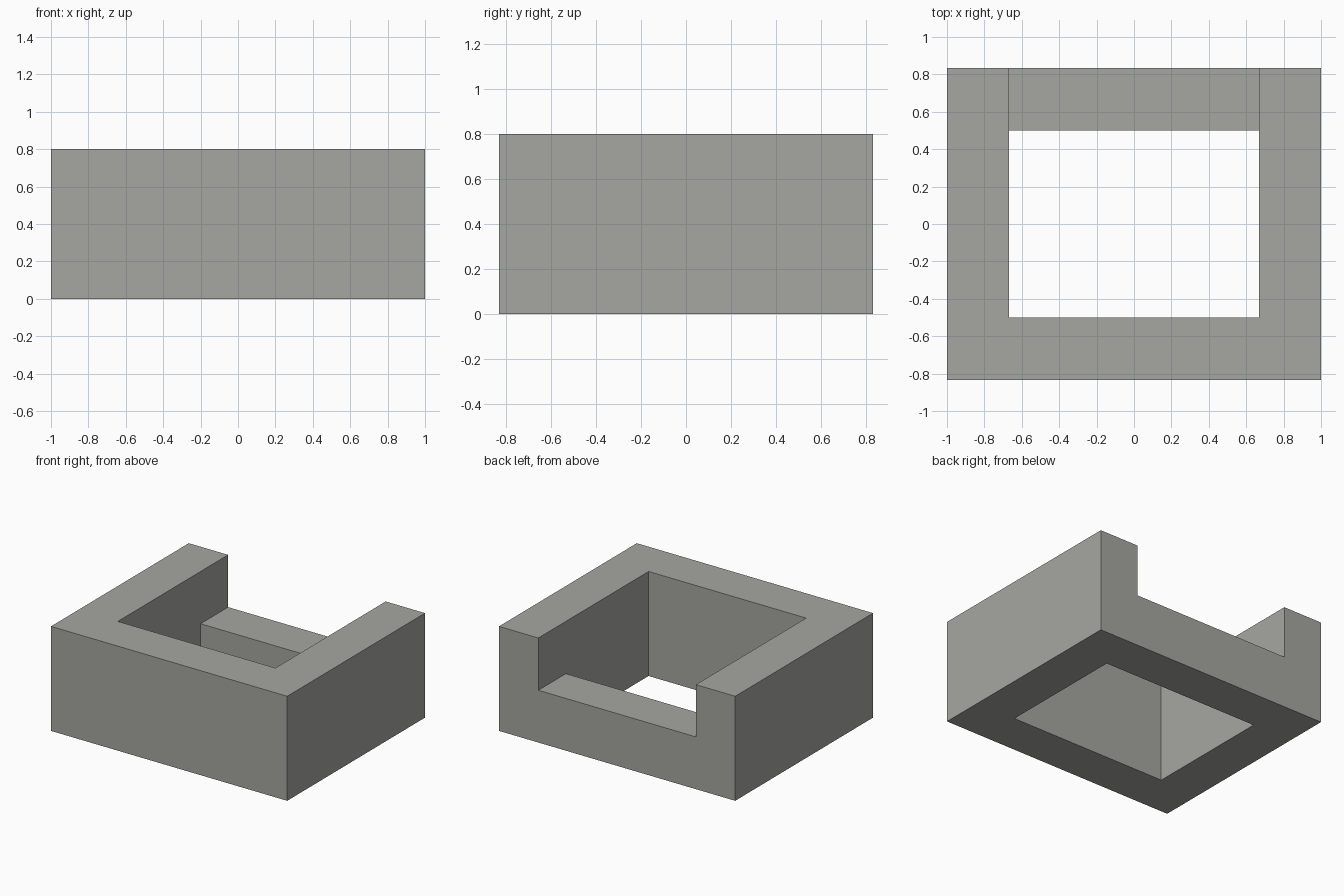
import bpy
import bmesh
import math

cube = bpy.data.objects.get("Cube")
if cube:
    bpy.data.objects.remove(cube, do_unlink=True)

HALF_X, HALF_Y, WALL = 1.0, 0.833, 0.333
LOW, HIGH = 0.4, 0.8

# Stone colour
stone = bpy.data.materials.new("warm_grey_stone")
stone.use_nodes = True
colour = (0.38, 0.385, 0.355, 1)
stone.diffuse_color = colour
stone.node_tree.nodes["Principled BSDF"].inputs["Base Color"].default_value = colour

# Footprint: a three by three plan with the centre left open
bm = bmesh.new()
xs = (-HALF_X, WALL - HALF_X, HALF_X - WALL, HALF_X)
ys = (-HALF_Y, WALL - HALF_Y, HALF_Y - WALL, HALF_Y)
grid = [[bm.verts.new((x, y, 0)) for x in xs] for y in ys]
for j in range(3):
    for i in range(3):
        if (i, j) != (1, 1):
            bm.faces.new((grid[j][i], grid[j][i + 1],
                          grid[j + 1][i + 1], grid[j + 1][i]))


def raise_faces(faces, height):
    """Extrude faces upward and return the new top faces."""
    result = bmesh.ops.extrude_face_region(bm, geom=faces)["geom"]
    verts = [g for g in result if isinstance(g, bmesh.types.BMVert)]
    bmesh.ops.translate(bm, verts=verts, vec=(0, 0, height))
    return [g for g in result if isinstance(g, bmesh.types.BMFace)]


# Low ring all round, then the higher walls on every side but the back
ring = raise_faces(bm.faces[:], LOW)
tall = []
for face in ring:
    c = face.calc_center_median()
    if not (abs(c.x) < 0.1 and c.y > 0):
        tall.append(face)
raise_faces(tall, HIGH - LOW)

# Clean flat faces
bmesh.ops.recalc_face_normals(bm, faces=bm.faces[:])
bmesh.ops.dissolve_limit(bm, angle_limit=math.radians(1),
                         verts=bm.verts[:], edges=bm.edges[:])
mesh = bpy.data.meshes.new("walled_frame")
bm.to_mesh(mesh)
bm.free()
mesh.materials.append(stone)
frame = bpy.data.objects.new("walled_frame", mesh)
bpy.context.collection.objects.link(frame)
